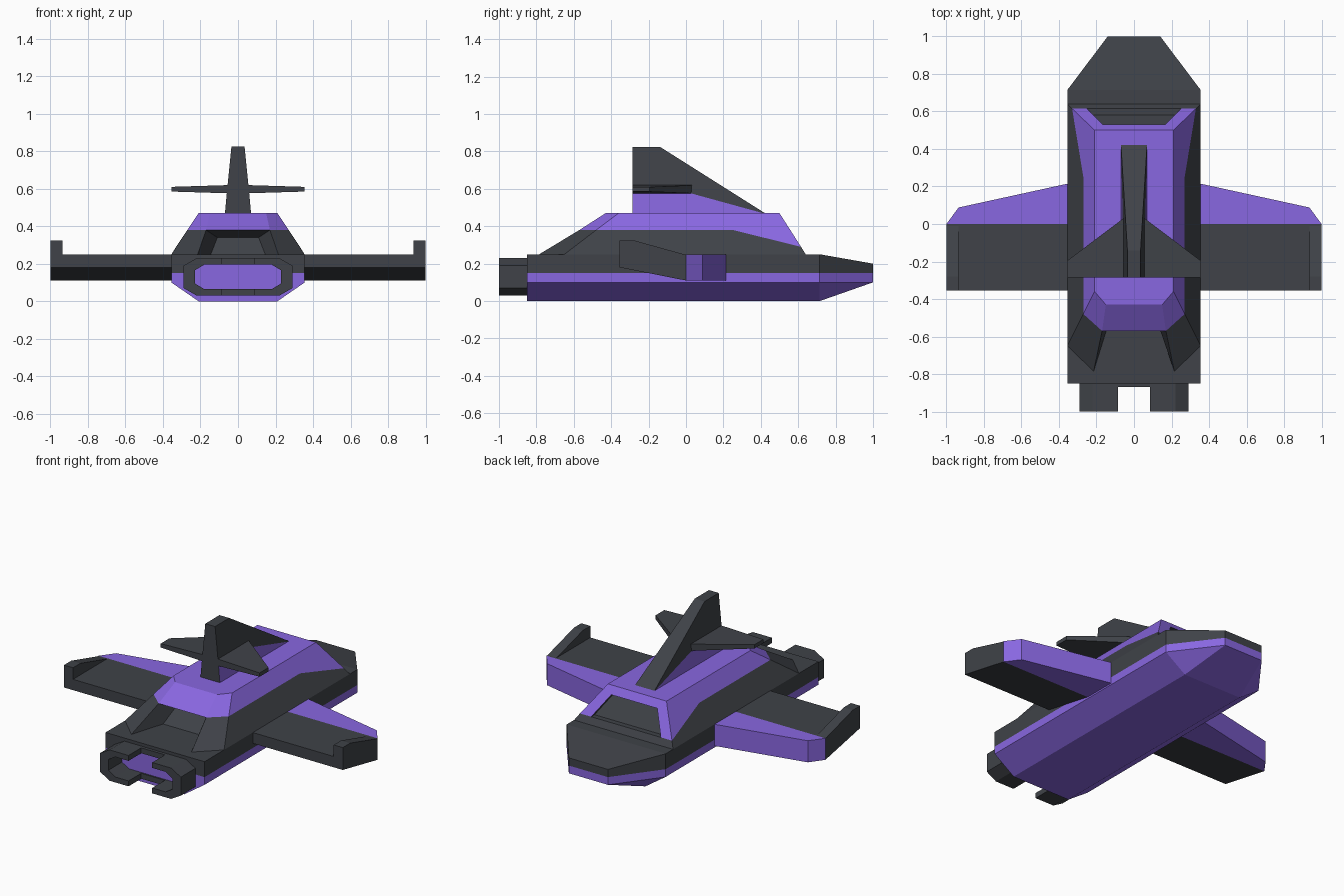
import bpy, bmesh

if "Cube" in bpy.data.objects:
    bpy.data.objects.remove(bpy.data.objects["Cube"])


def material(name, colour):
    m = bpy.data.materials.new(name)
    m.diffuse_color = (*colour, 1)
    m.use_nodes = True
    m.node_tree.nodes["Principled BSDF"].inputs["Base Color"].default_value = m.diffuse_color
    return m


DARK = material("dark_grey", (0.05, 0.055, 0.065))
PURPLE = material("purple", (0.25, 0.135, 0.75))


def make(name, verts, faces, mats, mirror=False):
    """Flat-faced object; faces is a list of (indices, material slot)."""
    me = bpy.data.meshes.new(name)
    bm = bmesh.new()
    vs = [bm.verts.new(v) for v in verts]
    for idx, slot in faces:
        bm.faces.new([vs[i] for i in idx]).material_index = slot
    bmesh.ops.remove_doubles(bm, verts=bm.verts, dist=1e-4)
    bmesh.ops.recalc_face_normals(bm, faces=bm.faces)
    bm.to_mesh(me)
    bm.free()
    for m in mats:
        me.materials.append(m)
    ob = bpy.data.objects.new(name, me)
    bpy.context.collection.objects.link(ob)
    if mirror:
        mod = ob.modifiers.new("Mirror", 'MIRROR')
        mod.use_mirror_merge = False
    return ob


def loft(name, rings, mat, mirror=False):
    """Capped skin through cross-sections with equal point counts."""
    n = len(rings[0])
    verts = [p for r in rings for p in r]
    faces = [(tuple(range(n)), 0), (tuple(range(len(verts) - n, len(verts))), 0)]
    for k in range(len(rings) - 1):
        for i in range(n):
            j = (i + 1) % n
            faces.append(((k*n + i, k*n + j, k*n + n + j, k*n + n + i), 0))
    return make(name, verts, faces, [mat], mirror)


def symmetric(name, pts, sides, spans):
    """Right-hand points, side faces on both sides, and quads spanning the centre."""
    n = len(pts)
    verts = pts + [(-x, y, z) for x, y, z in pts]
    faces = []
    for idx, slot in sides:
        faces += [(idx, slot), (tuple(i + n for i in reversed(idx)), slot)]
    for (a, b), slot in spans:
        faces.append(((a, b, b + n, a + n), slot))
    return make(name, verts, faces, [DARK, PURPLE])


def section(y, half):
    """Full cross-section from its right-hand (x, z) points."""
    return [(x, y, z) for x, z in half] + [(-x, y, z) for x, z in reversed(half)]


# Hull: purple belly and dark deck, both tapering to the nose
belly = [(0.21, 0), (0.355, 0.1), (0.355, 0.15)]
loft("lower_hull", [section(-0.85, belly), section(0.715, belly),
                    section(1, [(0.14, 0.1), (0.14, 0.1), (0.14, 0.15)])], PURPLE)
deck = [(0.355, 0.15), (0.355, 0.25)]
loft("upper_hull", [section(-0.85, deck), section(0.715, deck),
                    section(1, [(0.14, 0.15), (0.14, 0.2)])], DARK)

# Cabin with inset windscreen and inset opposite panel
symmetric("cabin",
          [(0.355, 0.64, 0.25), (0.33, 0.615, 0.29), (0.21, 0.5, 0.47),
           (0.27, 0.25, 0.38), (0.27, -0.48, 0.38), (0.355, -0.65, 0.25),
           (0.21, -0.36, 0.47), (0.15, -0.43, 0.47), (0.17, -0.57, 0.38),
           (0.215, -0.785, 0.25), (0.25, 0.615, 0.29), (0.165, 0.53, 0.423),
           (0.25, 0.58, 0.29), (0.165, 0.495, 0.423),
           (0.145, -0.56, 0.25), (0.11, -0.48, 0.34)],
          [((0, 1, 3, 4, 5), 0), ((4, 5, 9, 8), 0), ((9, 14, 15, 8), 0),
           ((1, 2, 6, 4, 3), 1), ((6, 4, 8, 7), 1), ((1, 10, 11, 2), 1),
           ((10, 12, 13, 11), 0)],
          [((0, 1), 0), ((12, 13), 0), ((14, 15), 0), ((8, 15), 0),
           ((11, 13), 0), ((10, 12), 0),
           ((2, 6), 1), ((6, 7), 1), ((2, 11), 1), ((7, 8), 1)])

# Tail fin with purple lower flanks
symmetric("tail_fin",
          [(0.07, 0.43, 0.465), (0.035, -0.14, 0.825), (0.035, -0.285, 0.825),
           (0.06, -0.285, 0.575), (0.07, -0.285, 0.465), (0.06, 0.03, 0.575)],
          [((0, 5, 3, 4), 1), ((0, 1, 2, 3, 5), 0)],
          [((0, 1), 0), ((1, 2), 0), ((2, 3), 0), ((3, 4), 0)])

# Tailplane
loft("tailplane",
     [[(0.03, 0.05, 0.575), (0.03, 0.05, 0.62), (0.03, -0.285, 0.62), (0.03, -0.285, 0.575)],
      [(0.355, -0.195, 0.585), (0.355, -0.195, 0.61),
       (0.355, -0.285, 0.61), (0.355, -0.285, 0.585)]], DARK, True)

# Wings: dark wedge, purple leading edge, upturned tip
loft("wing", [[(x, 0, 0.11), (x, 0, 0.25), (x, -0.355, 0.25), (x, -0.355, 0.18)]
              for x in (0.34, 1)], DARK, True)
edge = [(0.34, 0), (0.34, 0.218), (0.935, 0.088), (1, 0)]
loft("wing_leading_edge", [[(x, y, z) for x, y in edge] for z in (0.11, 0.25)], PURPLE, True)
loft("winglet", [[(x, -0.355, 0.25), (x, -0.355, 0.325), (x, -0.28, 0.325), (x, -0.01, 0.25)]
                 for x in (0.935, 1)], DARK, True)

# Engine nozzle: two C-shaped halves joined by short bars around a purple plate
outer = [(0.085, 0.23), (0.22, 0.23), (0.29, 0.19), (0.29, 0.07), (0.22, 0.03), (0.085, 0.03)]
inner = [(0.085, 0.065), (0.18, 0.065), (0.23, 0.095), (0.23, 0.165), (0.18, 0.195), (0.085, 0.195)]
loft("nozzle_half", [[(x, y, z) for x, z in outer + inner] for y in (-1, -0.85)], DARK, True)
for name, low, high in (("nozzle_top_bar", 0.195, 0.23), ("nozzle_bottom_bar", 0.03, 0.065)):
    loft(name, [section(y, [(0.085, low), (0.085, high)]) for y in (-0.87, -0.85)], DARK)
loft("nozzle_plate", [section(y, inner[1:5]) for y in (-0.86, -0.85)], PURPLE)
